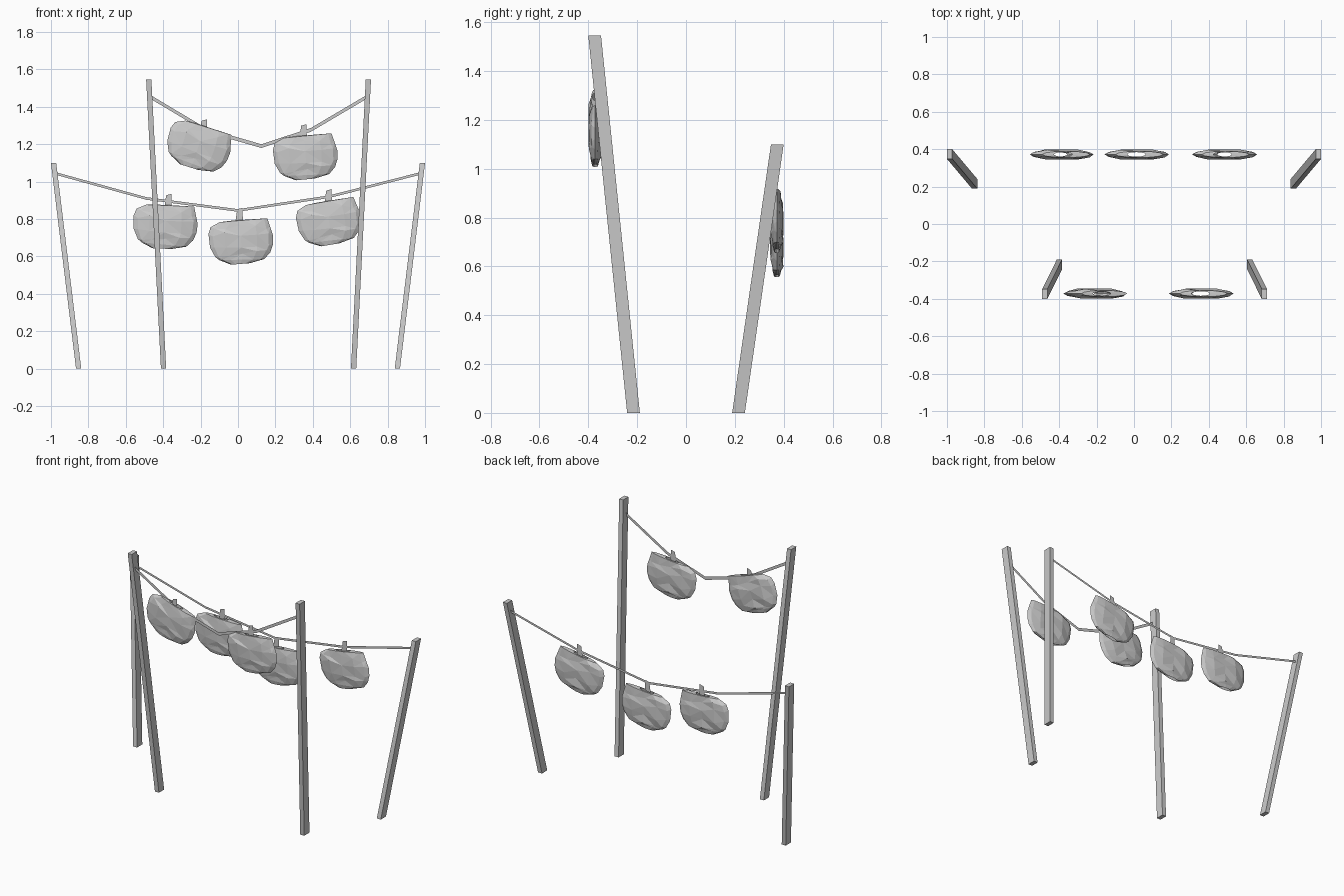
import bpy, bmesh, math, random
from mathutils import Matrix

cube = bpy.data.objects.get("Cube")
if cube:
    bpy.data.objects.remove(cube)

grey = bpy.data.materials.new("plain grey")
grey.use_nodes = True
colour = (0.6, 0.6, 0.6, 1)
grey.diffuse_color = colour
grey.node_tree.nodes["Principled BSDF"].inputs["Base Color"].default_value = colour


def add_object(name, bm):
    mesh = bpy.data.meshes.new(name)
    bm.to_mesh(mesh)
    bm.free()
    mesh.materials.append(grey)
    obj = bpy.data.objects.new(name, mesh)
    bpy.context.collection.objects.link(obj)
    return obj


def post(name, foot, top, height):
    """Square post that leans from foot (x, y) to top (x, y)."""
    bm = bmesh.new()
    bmesh.ops.create_cube(bm, size=1)
    for v in bm.verts:
        x, y = top if v.co.z > 0 else foot
        v.co = (x + v.co.x * 0.028, y + v.co.y * 0.052, height if v.co.z > 0 else 0)
    add_object(name, bm)


def sheet(name, y, lower, upper):
    """Flat upright strip between two lines of (x, z) points."""
    bm = bmesh.new()
    pairs = [(bm.verts.new((a[0], y, a[1])), bm.verts.new((b[0], y, b[1])))
             for a, b in zip(lower, upper)]
    for (a, b), (c, d) in zip(pairs, pairs[1:]):
        bm.faces.new((a, c, d, b))
    add_object(name, bm)


def rope(name, y, points, thick):
    sheet(name, y, [(x, z - thick / 2) for x, z in points],
          [(x, z + thick / 2) for x, z in points])


def lantern_body():
    """Flattened, crumpled gourd, open at top and bottom."""
    random.seed(4)
    # left x, left z, right x, right z, half depth
    rows = [(-.05, .115, .05, .122, .012), (-.112, .107, .144, .128, .017),
            (-.16, .08, .16, .08, .024), (-.171, .043, .174, .037, .027),
            (-.162, -.03, .174, -.01, .027), (-.134, -.08, .16, -.053, .025),
            (-.112, -.096, .128, -.09, .018), (-.05, -.12, .05, -.112, .012)]
    segs = 12
    bm = bmesh.new()
    rings = []
    for r, (lx, lz, rx, rz, depth) in enumerate(rows):
        ring = []
        for s in range(segs):
            a = 2 * math.pi * s / segs
            t = (1 + math.cos(a)) / 2
            y = math.sin(a) * depth
            z = lz + (rz - lz) * t
            if 1 < r < len(rows) - 2 and s % (segs // 2):
                y = max(-.027, min(.027, y * random.uniform(.72, 1.25)))
                z += random.uniform(-.014, .014)
            ring.append(bm.verts.new((lx + (rx - lx) * t, y, z)))
        rings.append(ring)
    for low, high in zip(rings[1:], rings):
        for s in range(segs):
            n = (s + 1) % segs
            bm.faces.new((low[s], low[n], high[n], high[s]))
    bmesh.ops.triangulate(bm, faces=bm.faces[:])
    return bm


# Posts
for side, name in ((-1, "right"), (1, "left")):
    post(f"back_post_{name}", (side * .852, .215), (side * .986, .374), 1.1)
    post(f"front_post_{name}", (.11 + side * .508, -.215), (.11 + side * .587, -.374), 1.545)

# Ropes
FRONT, BACK = -.372, .372
rope("front_rope", FRONT, [(-.475, 1.457), (-.17, 1.275), (.125, 1.19), (.39, 1.277), (.695, 1.457)], .02)
rope("back_rope", BACK, [(-.98, 1.045), (-.49, .91), (0, .846), (.49, .92), (.98, 1.045)], .014)

# Hanging lanterns: name, x, y, z, tilt in degrees, stem x and tip z
lanterns = [("back_lantern_right", -.393, BACK, .757, 7, -.372, .935),
            ("back_lantern_middle", .013, BACK, .676, 0, .008, .86),
            ("back_lantern_left", .484, BACK, .778, -5, .484, .96),
            ("front_lantern_right", -.217, FRONT, 1.185, 22, -.183, 1.333),
            ("front_lantern_left", .358, FRONT, 1.128, -1, .35, 1.307)]
for name, x, y, z, tilt, stem_x, tip in lanterns:
    bm = lantern_body()
    bm.transform(Matrix.Translation((x, y, z)) @ Matrix.Rotation(math.radians(tilt), 4, 'Y'))
    add_object(name, bm)
    sheet(name + "_stem", y, [(stem_x - .022, tip - .075), (stem_x + .018, tip - .065)],
          [(stem_x - .012, tip - .008), (stem_x + .016, tip)])
